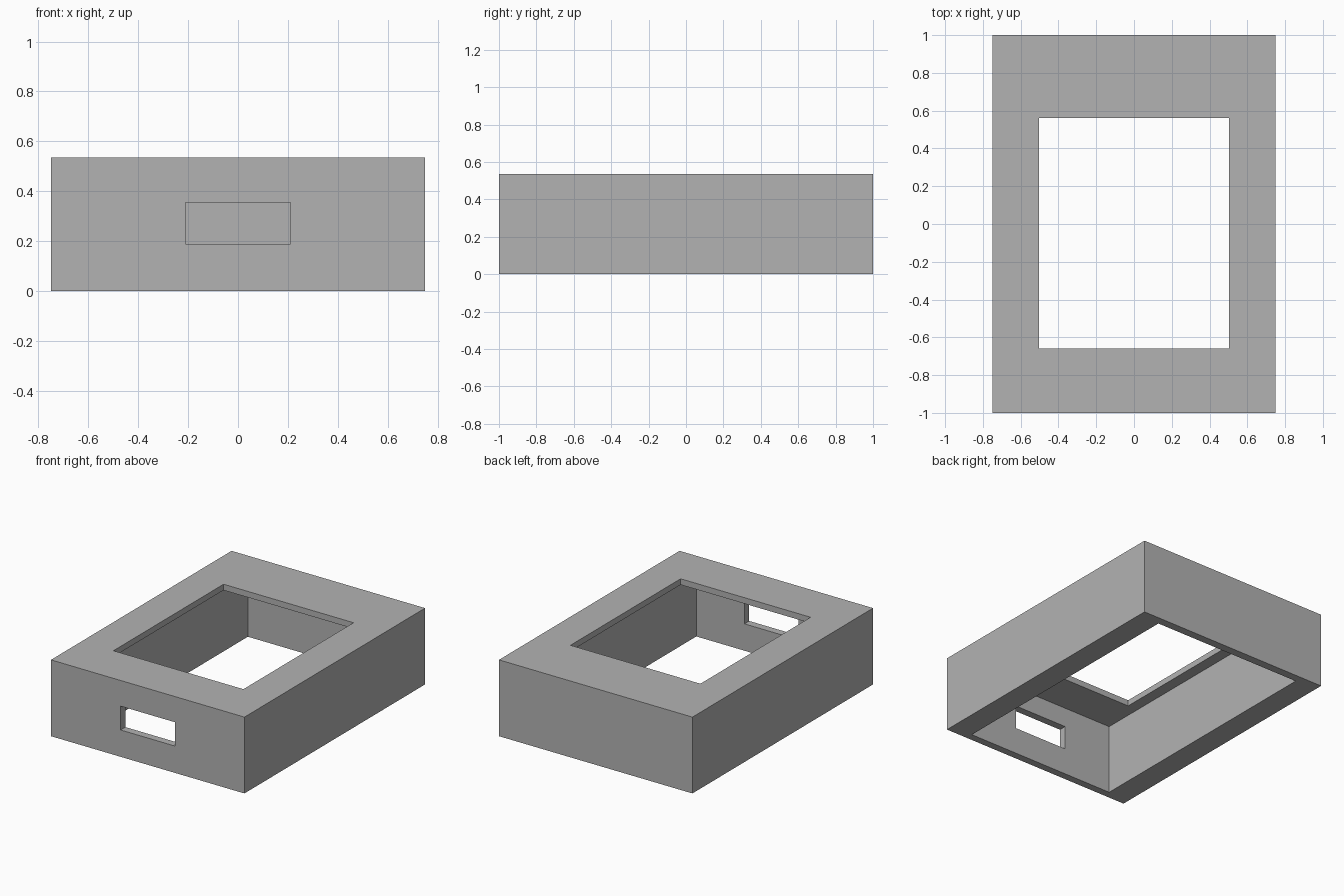
import bpy

# Remove the default cube
if "Cube" in bpy.data.objects:
    bpy.data.objects.remove(bpy.data.objects["Cube"], do_unlink=True)

WIDTH, DEPTH, HEIGHT = 1.5, 2.0, 0.535
TOP_PLATE = 0.042     # thickness of the lid
OVER = 0.1            # how far cutters poke past open faces

grey = bpy.data.materials.new("grey plastic")
grey.use_nodes = True
colour = (0.45, 0.45, 0.45, 1)
grey.diffuse_color = colour
grey.node_tree.nodes["Principled BSDF"].inputs["Base Color"].default_value = colour


def box(name, low, high):
    """Axis-aligned box between two corners."""
    centre = [(a + b) / 2 for a, b in zip(low, high)]
    bpy.ops.mesh.primitive_cube_add(size=1, location=centre)
    obj = bpy.context.object
    obj.name = name
    obj.scale = [b - a for a, b in zip(low, high)]
    bpy.ops.object.transform_apply(location=True, rotation=False, scale=True)
    obj.data.materials.append(grey)
    return obj


def cut(target, name, low, high):
    """Subtract a box from the target and discard the cutter."""
    cutter = box(name, low, high)
    cutter.hide_render = True
    mod = target.modifiers.new(name, "BOOLEAN")
    mod.operation = "DIFFERENCE"
    mod.solver = "EXACT"
    mod.object = cutter
    bpy.context.view_layer.objects.active = target
    bpy.ops.object.modifier_apply(modifier=mod.name)
    bpy.data.objects.remove(cutter, do_unlink=True)


# Outer case
case = box("enclosure_case", (-WIDTH / 2, -DEPTH / 2, 0), (WIDTH / 2, DEPTH / 2, HEIGHT))

# Cavity open at the bottom: thick side walls, thin front and back walls
cut(case, "cavity", (-0.583, -0.947, -OVER), (0.583, 0.942, HEIGHT - TOP_PLATE))

# Display window through the lid, set slightly towards the front
cut(case, "display_window", (-0.504, -0.66, HEIGHT - 2 * TOP_PLATE), (0.504, 0.56, HEIGHT + OVER))

# Cable slot through the front wall only
cut(case, "cable_slot", (-0.21, -1 - OVER, 0.188), (0.21, -0.9, 0.355))
